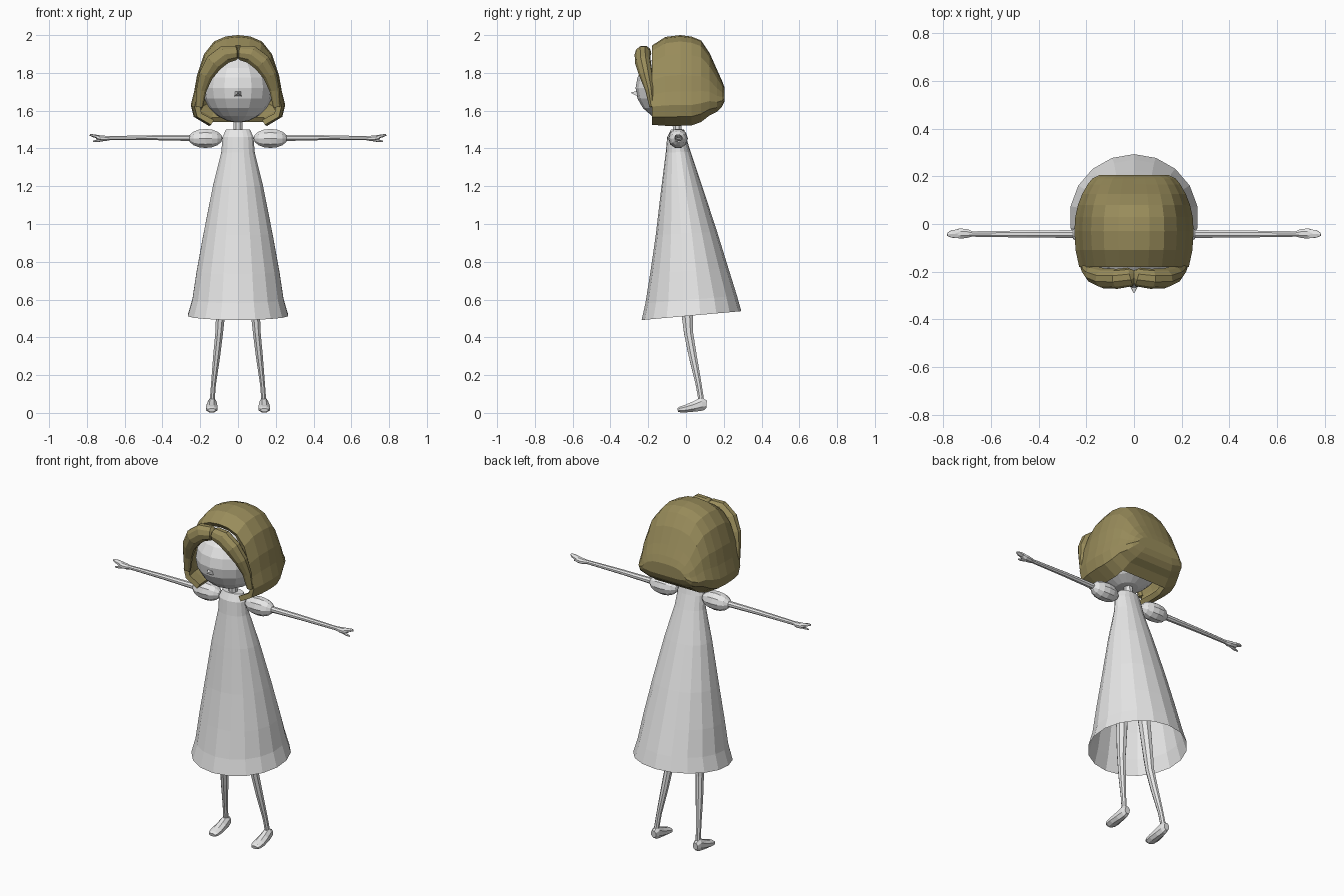
import bpy, bmesh, math
from mathutils import Vector

cube = bpy.data.objects.get("Cube")
if cube:
    bpy.data.objects.remove(cube, do_unlink=True)


def material(name, rgb):
    m = bpy.data.materials.new(name)
    m.use_nodes = True
    m.diffuse_color = (*rgb, 1)
    m.node_tree.nodes["Principled BSDF"].inputs["Base Color"].default_value = (*rgb, 1)
    return m


PALE = material("pale_grey", (0.8, 0.8, 0.8))
HAIR = material("olive_blonde", (0.32, 0.265, 0.105))


def finish(name, bm, mat):
    bmesh.ops.recalc_face_normals(bm, faces=bm.faces)
    mesh = bpy.data.meshes.new(name)
    bm.to_mesh(mesh)
    bm.free()
    mesh.materials.append(mat)
    ob = bpy.data.objects.new(name, mesh)
    bpy.context.scene.collection.objects.link(ob)
    return ob


def loft(name, rings, mat, caps=(True, True)):
    """Skin closed rings of points."""
    bm = bmesh.new()
    vs = [[bm.verts.new(p) for p in r] for r in rings]
    n = len(vs[0])
    for a, b in zip(vs, vs[1:]):
        for i in range(n):
            j = (i + 1) % n
            bm.faces.new((a[i], a[j], b[j], b[i]))
    for cap, ring in zip(caps, (vs[0], vs[-1])):
        if cap:
            bm.faces.new(ring)
    return finish(name, bm, mat)


def tube(name, path, mat, ref, side=1, n=8):
    """Path of (x, y, z, half width, half depth); side mirrors x."""
    pts = [Vector((p[0] * side, p[1], p[2])) for p in path]
    rings = []
    for i, p in enumerate(pts):
        t = (pts[min(i + 1, len(pts) - 1)] - pts[max(i - 1, 0)]).normalized()
        u = Vector(ref).cross(t).normalized()
        v = t.cross(u)
        ring = []
        for k in range(n):
            a = math.tau * (k + 0.5) / n
            ring.append(p + u * path[i][3] * math.cos(a) + v * path[i][4] * math.sin(a))
        rings.append(ring)
    return loft(name, rings, mat)


def ellipsoid(name, centre, radii, mat, along_x=False, u=16, v=10):
    bm = bmesh.new()
    bmesh.ops.create_uvsphere(bm, u_segments=u, v_segments=v, radius=1)
    for vert in bm.verts:
        x, y, z = vert.co
        if along_x:
            x, z = z, -x
        vert.co = Vector(centre) + Vector((x * radii[0], y * radii[1], z * radii[2]))
    return finish(name, bm, mat)


X, Y, Z = (1, 0, 0), (0, 1, 0), (0, 0, 1)

# Dress: open below, with a hem that rises towards the back
dress = [(1.50, .065, -.08, -.01), (1.46, .083, -.1, .0), (1.38, .09, -.107, .025),
         (1.2, .135, -.13, .085), (.95, .185, -.16, .165), (.75, .222, -.19, .225),
         (.6, .245, -.215, .27), (.515, .27, -.235, .293)]
rings = []
for z, rx, front, back in dress:
    mid, ry = (front + back) / 2, (back - front) / 2
    slope = .09 * (1.5 - z)
    rings.append([(rx * math.sin(a), mid + ry * math.cos(a), z + slope * ry * math.cos(a))
                  for a in (math.tau * k / 18 for k in range(18))])
loft("dress", rings, PALE, caps=(True, False))

# Neck, head and nose
tube("neck", [(0, -.045, 1.48, .026, .026), (0, -.05, 1.58, .024, .024)], PALE, Y)
ellipsoid("head", (0, -.06, 1.72), (.188, .207, .182), PALE)
tube("nose", [(0, -.25, 1.69, .028, .022), (0, -.29, 1.695, .003, .003)], PALE, Z, n=4)

# Limbs, mirrored
for side, word in ((1, "left_"), (-1, "right_")):
    ellipsoid(word + "sleeve", (.172 * side, -.042, 1.453), (.09, .052, .053), PALE, True, 10, 8)
    tube(word + "arm", [(.2, -.042, 1.455, .018, .018), (.45, -.042, 1.457, .016, .014),
                        (.69, -.042, 1.455, .012, .011)], PALE, Z, side)
    tube(word + "palm", [(.675, -.042, 1.455, .011, .011), (.7, -.04, 1.453, .02, .015),
                         (.73, -.04, 1.455, .023, .016), (.75, -.04, 1.46, .017, .011)],
         PALE, Z, side)
    tube(word + "fingers", [(.735, -.04, 1.46, .021, .01), (.765, -.042, 1.467, .018, .008),
                            (.784, -.044, 1.472, .007, .005)], PALE, Z, side, 6)
    tube(word + "thumb", [(.715, -.045, 1.448, .01, .01), (.745, -.05, 1.44, .008, .007),
                          (.768, -.052, 1.437, .004, .004)], PALE, Z, side, 6)
    tube(word + "leg", [(.055, -.03, 1.0, .04, .045), (.08, -.005, .7, .033, .036),
                        (.094, .008, .5, .025, .031), (.1, .014, .42, .022, .026),
                        (.113, .036, .3, .02, .023), (.13, .067, .15, .014, .017),
                        (.137, .082, .06, .014, .016)], PALE, Y, side)
    tube(word + "foot", [(.137, .109, .045, .017, .022), (.137, .085, .047, .025, .038),
                         (.138, .045, .034, .03, .03), (.139, 0, .023, .034, .022),
                         (.139, -.03, .018, .031, .017), (.139, -.044, .015, .022, .01)],
         PALE, Z, side)
    # Swept fringe lobe running down into the side lock
    tube(word + "fringe", [(-.005, -.21, 1.9, .02, .02), (.015, -.222, 1.905, .04, .04),
                           (.07, -.23, 1.897, .05, .042), (.125, -.228, 1.855, .05, .042),
                           (.168, -.212, 1.79, .04, .036), (.193, -.192, 1.71, .028, .024),
                           (.205, -.18, 1.62, .02, .014)], HAIR, Y, side, 10)

# Hair: arches from lock to lock, swept from the face to the back of the head
half = [(.155, 0), (.235, .1), (.25, .23), (.232, .38), (.217, .56), (.18, .79),
        (.127, .93), (.065, .985)]
arch = half + [(0, 1)] + [(-x, h) for x, h in reversed(half)]
stations = [(-.18, .92, 1.525, 1.945), (-.11, .98, 1.52, 1.99), (-.03, 1, 1.52, 2.0),
            (.03, .985, 1.522, 1.992), (.08, .94, 1.54, 1.972), (.125, .87, 1.575, 1.905),
            (.165, .78, 1.595, 1.815), (.19, .7, 1.62, 1.76), (.205, .58, 1.65, 1.72)]
bm = bmesh.new()
rows = [[bm.verts.new((x * s, y, low + h * (top - low))) for x, h in arch]
        for y, s, low, top in stations]
for k, (a, b) in enumerate(zip(rows, rows[1:])):
    for i in range(len(arch) - 1):
        bm.faces.new((a[i], a[i + 1], b[i + 1], b[i]))
    if k >= 4:
        bm.faces.new((a[-1], a[0], b[0], b[-1]))
bm.faces.new(rows[-1])
hair = finish("hair", bm, HAIR)
shell = hair.modifiers.new("thickness", "SOLIDIFY")
shell.thickness = .03
shell.offset = -1
